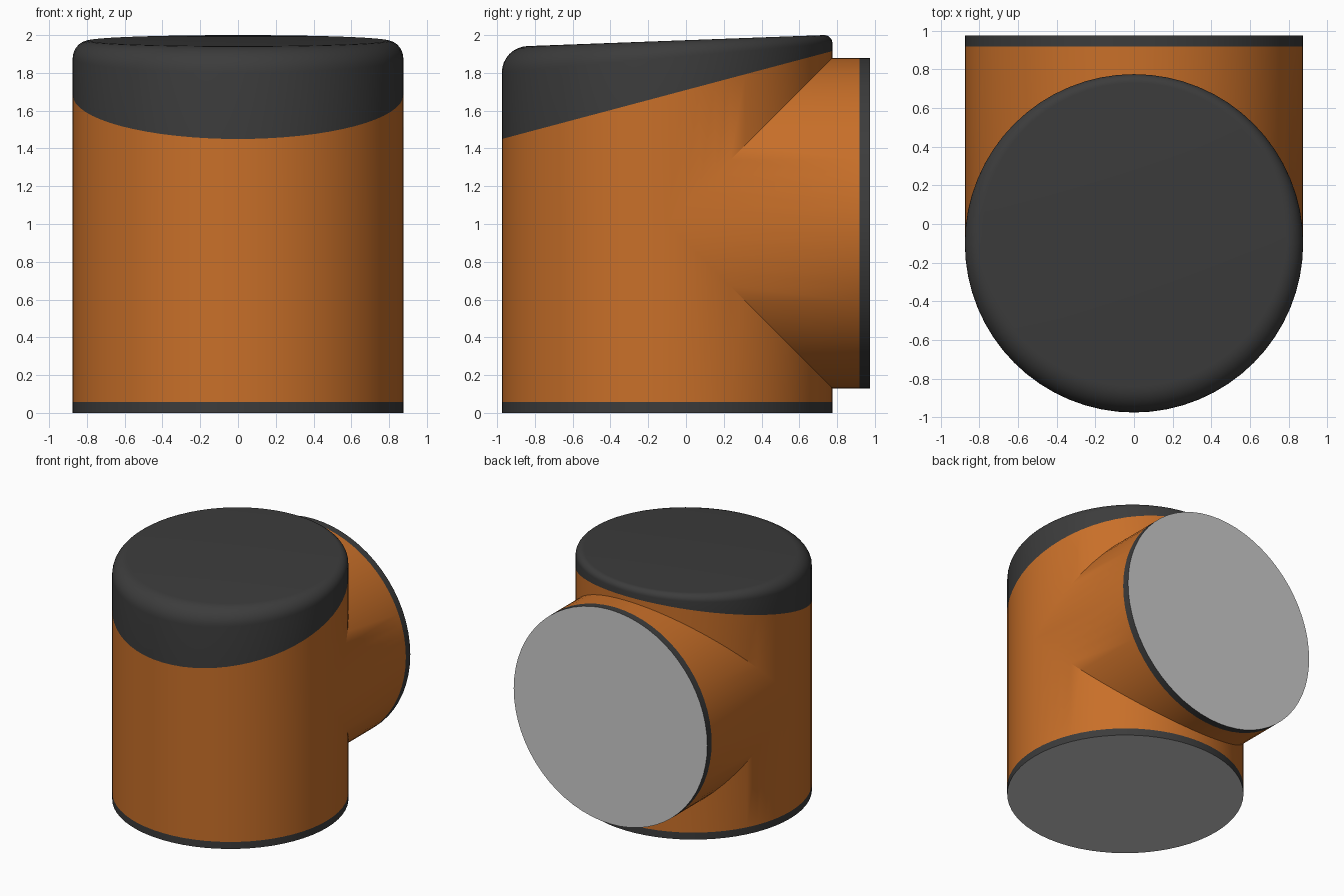
import bpy, bmesh, math

cube = bpy.data.objects.get("Cube")
if cube:
    bpy.data.objects.remove(cube, do_unlink=True)

SEG = 64
R = 0.875          # shared radius of the upright body and the rear branch
CY = -0.10         # axis of the upright body
CZ = 1.005         # axis of the rear branch
BACK = 0.975       # rear end of the branch
TRIM = 0.057       # thickness of the dark trims
ANGLES = [2 * math.pi * i / SEG for i in range(SEG)]


def material(name, color):
    m = bpy.data.materials.new(name)
    m.use_nodes = True
    m.diffuse_color = (*color, 1)
    m.node_tree.nodes["Principled BSDF"].inputs["Base Color"].default_value = (*color, 1)
    return m


ORANGE = material("orange", (0.58, 0.16, 0.022))
DARK = material("charcoal", (0.045, 0.045, 0.045))
GREY = material("light grey", (0.60, 0.60, 0.60))


def upright_ring(bm, height, inset=lambda y: 0):
    """Ring about the vertical axis; height and inset depend on y."""
    ring = []
    for a in ANGLES:
        r = R - inset(CY + R * math.sin(a))
        x, y = r * math.cos(a), CY + r * math.sin(a)
        ring.append(bm.verts.new((x, y, height(y))))
    return ring


def branch_ring(bm, depth):
    """Ring about the rear branch axis; depth depends on z."""
    return [bm.verts.new((-R * math.cos(a), depth(CZ + R * math.sin(a)),
                          CZ + R * math.sin(a))) for a in ANGLES]


def bridge(bm, a, b):
    for i in range(SEG):
        j = (i + 1) % SEG
        bm.faces.new((a[i], a[j], b[j], b[i]))


def finish(bm, name, mat):
    bmesh.ops.remove_doubles(bm, verts=bm.verts, dist=1e-4)
    mesh = bpy.data.meshes.new(name)
    bm.to_mesh(mesh)
    bm.free()
    mesh.materials.append(mat)
    obj = bpy.data.objects.new(name, mesh)
    bpy.context.collection.objects.link(obj)
    bpy.ops.object.select_all(action='DESELECT')
    obj.select_set(True)
    bpy.context.view_layer.objects.active = obj
    bpy.ops.object.shade_smooth_by_angle(angle=math.radians(30))
    return obj


def cap_seam(y):
    return 1.45 + (y + 0.975) * 0.266


def cap_top(y):
    return 1.973 + 0.037 * y


def cap_fillet(y):
    return 0.09 - 0.045 * (y - CY) / R


# Body: upright tube mitred at 45 degrees into the rear branch
bm = bmesh.new()
bridge(bm, upright_ring(bm, lambda y: TRIM),
       upright_ring(bm, lambda y: CZ - max(0, y - CY)))
bridge(bm, upright_ring(bm, lambda y: CZ + max(0, y - CY)),
       upright_ring(bm, cap_seam))
bridge(bm, branch_ring(bm, lambda z: CY + abs(z - CZ)),
       branch_ring(bm, lambda z: BACK - TRIM))
finish(bm, "tee_body", ORANGE)

# Dark trims at the two open ends
bm = bmesh.new()
bridge(bm, upright_ring(bm, lambda y: 0), upright_ring(bm, lambda y: TRIM))
finish(bm, "base_trim", DARK)
bm = bmesh.new()
bridge(bm, branch_ring(bm, lambda z: BACK - TRIM), branch_ring(bm, lambda z: BACK))
finish(bm, "branch_trim", DARK)

# Grey end faces
bm = bmesh.new()
bm.faces.new(upright_ring(bm, lambda y: 0)[::-1])
finish(bm, "base_end_face", GREY)
bm = bmesh.new()
bm.faces.new(branch_ring(bm, lambda z: BACK))
finish(bm, "branch_end_face", GREY)

# Sloped cap with a rounded rim that tightens towards the back
bm = bmesh.new()
ring = upright_ring(bm, cap_seam)
STEPS = 8
for k in range(STEPS + 1):
    t = math.pi / 2 * k / STEPS
    nxt = upright_ring(
        bm,
        lambda y: cap_top(y) - cap_fillet(y) * (1 - math.sin(t)),
        lambda y: cap_fillet(y) * (1 - math.cos(t)))
    bridge(bm, ring, nxt)
    ring = nxt
bm.faces.new(ring)
finish(bm, "top_cap", DARK)
